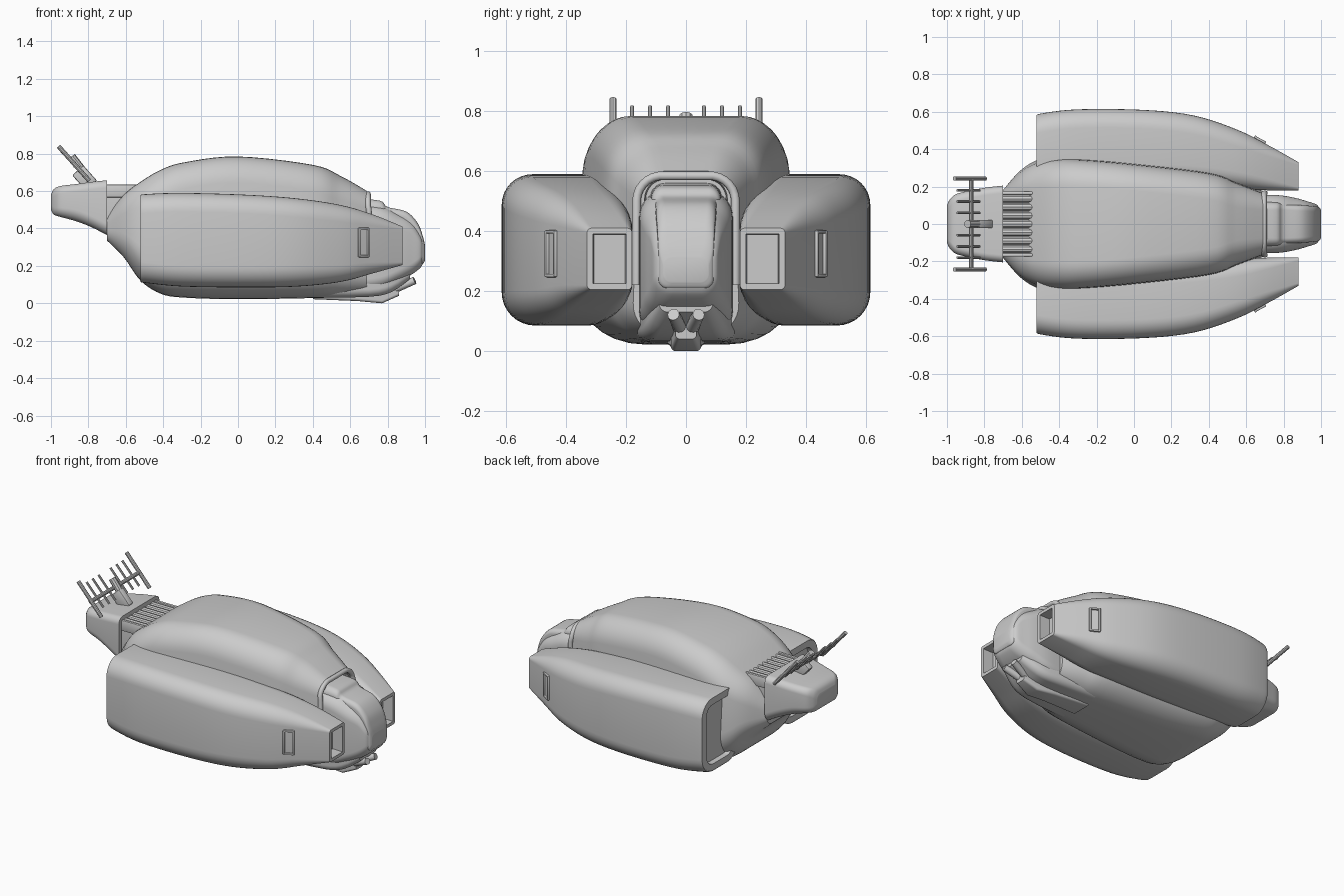
import bpy, bmesh, math
from mathutils import Vector


def finish(name, bm, angle=35):
    bmesh.ops.recalc_face_normals(bm, faces=bm.faces)
    me = bpy.data.meshes.new(name)
    bm.to_mesh(me)
    bm.free()
    ob = bpy.data.objects.new(name, me)
    bpy.context.collection.objects.link(ob)
    bpy.ops.object.select_all(action='DESELECT')
    bpy.context.view_layer.objects.active = ob
    ob.select_set(True)
    bpy.ops.object.shade_smooth_by_angle(angle=math.radians(angle))
    return ob


def smooth_path(keys, steps):
    # Catmull-Rom interpolation of the section parameters
    out = []
    for i in range(len(keys) - 1):
        a, b, c, d = (keys[min(max(i + k, 0), len(keys) - 1)] for k in (-1, 0, 1, 2))
        for s in range(steps):
            t = s / steps
            out.append([0.5 * (2 * q + (r - p) * t + (2 * p - 5 * q + 4 * r - u) * t * t
                               + (3 * q - p - 3 * r + u) * t ** 3)
                        for p, q, r, u in zip(a, b, c, d)])
    return out + [list(keys[-1])]


def loft(name, keys, steps=5, taper=0, side=1, insets=(), n=8, angle=35):
    # keys: x, y0, y1, z0, z1, radius bottom, radius top
    bm = bmesh.new()
    rings = []
    for x, y0, y1, z0, z1, rb, rt in smooth_path(keys, steps):
        ring = []
        for q in range(4):
            r = rb if q > 1 else rt
            r = min(r, (y1 - y0) * 0.49, (z1 - z0) * 0.49)
            cy = y1 - r if q in (0, 3) else y0 + r
            cz = z0 + r if q > 1 else z1 - r
            for k in range(n + 1):
                a = (q + k / n) * math.pi / 2
                y, z = cy + r * math.cos(a), cz + r * math.sin(a)
                y *= 1 + taper * (0.5 - (z - z0) / (z1 - z0))
                ring.append(bm.verts.new((x, y * side, z)))
        rings.append(ring)
    m = len(rings[0])
    for a, b in zip(rings, rings[1:]):
        for i in range(m):
            bm.faces.new((a[i], a[(i + 1) % m], b[(i + 1) % m], b[i]))
    caps = [bm.faces.new(rings[0]), bm.faces.new(rings[-1])]
    bmesh.ops.recalc_face_normals(bm, faces=bm.faces)
    # recessed ends: (which cap, rim width, depth)
    for which, rim, depth in insets:
        bmesh.ops.inset_individual(bm, faces=[caps[which]], thickness=rim, depth=0)
        bmesh.ops.inset_individual(bm, faces=[caps[which]], thickness=0.004, depth=-depth)
    return finish(name, bm, angle)


def centred(name, keys, **kw):
    # keys: x, half width, z0, z1, radius bottom, radius top
    return loft(name, [(k[0], -k[1], k[1], *k[2:]) for k in keys], **kw)


def rod(name, a, b, r, r2=None, seg=10):
    a, b = Vector(a), Vector(b)
    bm = bmesh.new()
    bmesh.ops.create_cone(bm, cap_ends=True, segments=seg, radius1=r,
                          radius2=r if r2 is None else r2, depth=(b - a).length)
    ob = finish(name, bm)
    ob.location = (a + b) / 2
    ob.rotation_euler = (b - a).to_track_quat('Z', 'Y').to_euler()
    return ob


def block(name, loc, size, rot=(0, 0, 0), bevel=0.008):
    bm = bmesh.new()
    bmesh.ops.create_cube(bm, size=1)
    bmesh.ops.scale(bm, vec=size, verts=bm.verts)
    bmesh.ops.bevel(bm, geom=bm.edges[:], offset=bevel, segments=2, affect='EDGES', profile=0.5)
    ob = finish(name, bm)
    ob.location, ob.rotation_euler = loc, rot
    return ob


def tube(name, pts, r):
    cu = bpy.data.curves.new(name, 'CURVE')
    cu.dimensions = '3D'
    cu.bevel_depth, cu.bevel_resolution, cu.use_fill_caps = r, 3, True
    sp = cu.splines.new('POLY')
    sp.points.add(len(pts) - 1)
    for p, co in zip(sp.points, pts):
        p.co = (*co, 1)
    ob = bpy.data.objects.new(name, cu)
    bpy.context.collection.objects.link(ob)


# main hull
centred("hull", [
    (-0.70, 0.18, 0.335, 0.47, 0.06, 0.05), (-0.61, 0.28, 0.245, 0.58, 0.13, 0.10),
    (-0.52, 0.335, 0.12, 0.65, 0.19, 0.13), (-0.41, 0.355, 0.05, 0.715, 0.2, 0.14),
    (-0.28, 0.355, 0.03, 0.755, 0.2, 0.14), (0.0, 0.33, 0.022, 0.785, 0.2, 0.14),
    (0.40, 0.28, 0.028, 0.74, 0.18, 0.14), (0.55, 0.225, 0.035, 0.68, 0.15, 0.13),
    (0.69, 0.17, 0.05, 0.60, 0.11, 0.09)], taper=0.12, insets=[(1, 0.025, 0.05)])

for s, tag in ((1, "left"), (-1, "right")):
    # side pods with recessed rear and open front intake
    loft("pod_" + tag, [
        (-0.52, 0.22, 0.575, 0.115, 0.575, 0.11, 0.10), (-0.50, 0.22, 0.59, 0.11, 0.583, 0.11, 0.10),
        (-0.30, 0.22, 0.613, 0.09, 0.59, 0.11, 0.10), (0.05, 0.22, 0.61, 0.085, 0.58, 0.11, 0.10),
        (0.32, 0.21, 0.58, 0.09, 0.56, 0.11, 0.10), (0.55, 0.19, 0.505, 0.115, 0.525, 0.09, 0.09),
        (0.72, 0.18, 0.42, 0.16, 0.475, 0.06, 0.06), (0.88, 0.18, 0.33, 0.205, 0.41, 0.015, 0.015)],
        side=s, insets=[(0, 0.04, 0.03), (1, 0.02, 0.07)])
    # vertical slot frames on the pod flanks
    yaw = -s * math.radians(29)
    for dx, name in ((-0.028, "rear"), (0.028, "front")):
        block(f"slot_{name}_{tag}", (0.67 + dx * 0.87, s * (0.444 - dx * 0.5), 0.325),
              (0.012, 0.03, 0.155), (0, 0, yaw), 0.004)
    for z in (0.252, 0.398):
        block(f"slot_bar_{tag}", (0.67, s * 0.444, z), (0.06, 0.028, 0.012), (0, 0, yaw), 0.004)
    # chin gun barrels
    rod("gun_" + tag, (0.83, s * 0.018, 0.075), (0.945, s * 0.042, 0.122), 0.024, 0.02, 12)
    rod("gun_root_" + tag, (0.80, s * 0.05, 0.10), (0.90, s * 0.05, 0.14), 0.03, 0.02, 12)

# nose body, canopy and chin
centred("nose", [
    (0.60, 0.155, 0.06, 0.53, 0.06, 0.07), (0.76, 0.155, 0.08, 0.52, 0.06, 0.08),
    (0.86, 0.14, 0.12, 0.48, 0.06, 0.08), (0.93, 0.12, 0.155, 0.44, 0.06, 0.07),
    (0.975, 0.105, 0.19, 0.38, 0.06, 0.06), (0.99, 0.085, 0.215, 0.345, 0.05, 0.05)])
centred("canopy", [
    (0.64, 0.12, 0.3, 0.56, 0.03, 0.05), (0.76, 0.115, 0.3, 0.548, 0.03, 0.04),
    (0.80, 0.105, 0.28, 0.515, 0.03, 0.03), (0.90, 0.10, 0.25, 0.49, 0.03, 0.03),
    (0.96, 0.095, 0.22, 0.43, 0.03, 0.03), (0.988, 0.09, 0.21, 0.36, 0.03, 0.03),
    (1.0, 0.075, 0.23, 0.31, 0.03, 0.03)])
centred("chin", [
    (0.42, 0.18, 0.03, 0.2, 0.05, 0.05), (0.70, 0.15, 0.035, 0.25, 0.04, 0.05),
    (0.82, 0.13, 0.06, 0.25, 0.04, 0.05), (0.92, 0.09, 0.13, 0.28, 0.03, 0.05)], steps=3)
centred("keel", [
    (0.40, 0.07, 0.022, 0.06, 0.015, 0.01), (0.64, 0.055, 0.012, 0.08, 0.015, 0.01),
    (0.77, 0.05, 0.0, 0.08, 0.015, 0.01), (0.86, 0.035, 0.04, 0.09, 0.015, 0.01)], steps=1)

# collar arch around the nose
arch = [(0.70, -0.165, 0.22), (0.70, -0.165, 0.50)]
arch += [(0.695, -0.085 * math.cos(a) - 0.08 * (1 if a < 1.57 else -1), 0.50 + 0.085 * math.sin(a))
         for a in [math.pi * k / 13 for k in range(1, 13)]]
arch += [(0.70, 0.165, 0.50), (0.70, 0.165, 0.22)]
tube("nose_collar", arch, 0.015)

# ribbed neck and tail block
centred("neck", [(-0.76, 0.165, 0.42, 0.62, 0.02, 0.03), (-0.46, 0.165, 0.42, 0.62, 0.02, 0.03)], steps=1)
for i in range(7):
    y = (i - 3) * 0.045
    rod("neck_rib", (-0.74, y, 0.612), (-0.49, y, 0.612), 0.022)
for s in (1, -1):
    block("neck_rail", (-0.61, s * 0.165, 0.60), (0.22, 0.02, 0.07))
centred("tail", [
    (-1.0, 0.10, 0.50, 0.58, 0.03, 0.03), (-0.985, 0.13, 0.475, 0.61, 0.04, 0.04),
    (-0.95, 0.16, 0.462, 0.627, 0.05, 0.04), (-0.87, 0.18, 0.44, 0.637, 0.06, 0.04),
    (-0.79, 0.195, 0.41, 0.648, 0.06, 0.04), (-0.70, 0.205, 0.365, 0.658, 0.06, 0.04)],
    insets=[(1, 0.03, 0.03)])

# antenna rake on the tail
rod("antenna_crossbar", (-0.87, -0.25, 0.735), (-0.87, 0.25, 0.735), 0.012)
rod("antenna_mast", (-0.89, 0, 0.785), (-0.77, 0, 0.63), 0.022)
block("antenna_foot", (-0.82, 0, 0.67), (0.11, 0.045, 0.08), (0, math.radians(48), 0))
for s in (1, -1):
    rod("antenna_end", (-0.795, s * 0.243, 0.655), (-0.96, s * 0.243, 0.84), 0.012)
    for y in (0.06, 0.12, 0.18):
        rod("antenna_tine", (-0.825, s * y, 0.685), (-0.945, s * y, 0.815), 0.007, seg=8)
